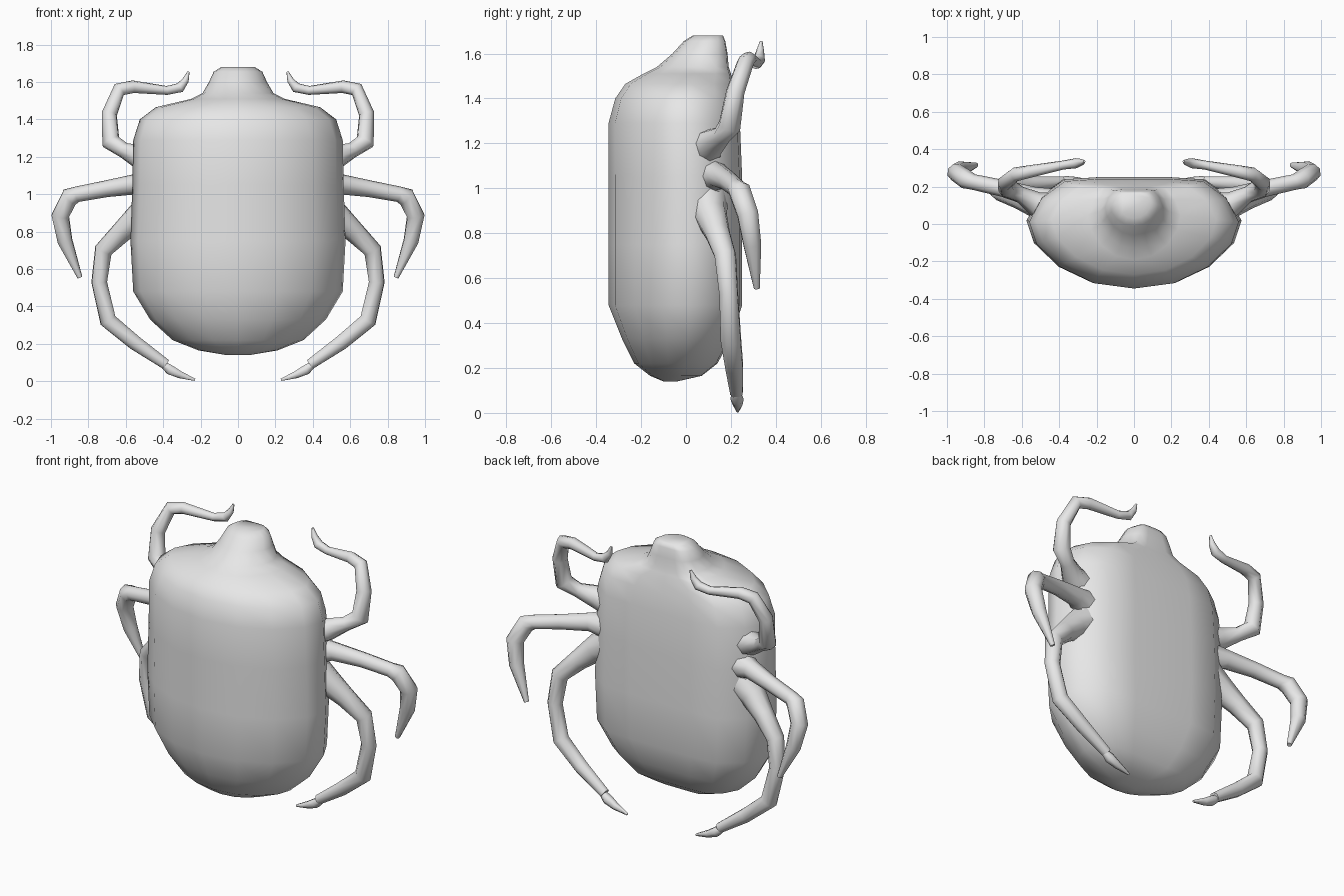
import bpy, bmesh, math
from mathutils import Vector

cube = bpy.data.objects.get("Cube")
if cube:
    bpy.data.objects.remove(cube, do_unlink=True)

grey = bpy.data.materials.new("plain_grey")
grey.use_nodes = True
grey.diffuse_color = (0.8, 0.8, 0.8, 1)
grey.node_tree.nodes["Principled BSDF"].inputs["Base Color"].default_value = (0.8, 0.8, 0.8, 1)


def loft(name, rings, angle):
    """Skin a list of equal-sized closed rings and cap both ends."""
    bm = bmesh.new()
    rows = [[bm.verts.new(p) for p in ring] for ring in rings]
    n = len(rows[0])
    for a, b in zip(rows, rows[1:]):
        for i in range(n):
            j = (i + 1) % n
            bm.faces.new((a[i], a[j], b[j], b[i]))
    bm.faces.new(rows[0])
    bm.faces.new(rows[-1])
    bmesh.ops.recalc_face_normals(bm, faces=bm.faces)
    mesh = bpy.data.meshes.new(name)
    bm.to_mesh(mesh)
    bm.free()
    mesh.materials.append(grey)
    obj = bpy.data.objects.new(name, mesh)
    bpy.context.collection.objects.link(obj)
    bpy.ops.object.select_all(action='DESELECT')
    obj.select_set(True)
    bpy.context.view_layer.objects.active = obj
    bpy.ops.object.shade_smooth_by_angle(angle=math.radians(angle))
    return obj


# Body and head: domed wing side towards the front, flat belly behind
half = [(0, -1), (.38, -.92), (.70, -.68), (.93, -.33), (1, 0),
        (.88, .55), (.66, .95), (.35, 1), (0, 1)]
outline = half + [(-x, y) for x, y in half[-2:0:-1]]
# height, half width, front y, back y
sections = [
    (1.68, .09, .03, .165), (1.655, .13, -.01, .175), (1.60, .155, -.06, .185),
    (1.54, .19, -.13, .19), (1.51, .25, -.19, .2), (1.465, .44, -.27, .21),
    (1.40, .525, -.315, .225), (1.29, .56, -.345, .24), (1.05, .565, -.345, .25),
    (.75, .575, -.345, .25), (.48, .56, -.345, .25), (.33, .47, -.285, .2),
    (.22, .35, -.23, .14), (.165, .21, -.16, .07), (.14, .06, -.1, -.04)]
body = []
for z, w, front, back in sections:
    mid = front + .61 * (back - front)
    body.append([(w * x, mid + y * (back - mid if y > 0 else mid - front), z)
                 for x, y in outline])
loft("body", body, 75)


def leg(name, joints, sides=8):
    """Tapering tube through (x, y, z, radius) joints, mirrored across x."""
    pts = [Vector(j[:3]) for j in joints]
    dirs = [(b - a).normalized() for a, b in zip(pts, pts[1:])]
    rings, old = [], dirs[0]
    u = old.cross(Vector((0, 0, 1))).normalized()
    for i, p in enumerate(pts):
        t = (dirs[max(i - 1, 0)] + dirs[min(i, len(dirs) - 1)]).normalized()
        u = old.rotation_difference(t) @ u
        v, old, r = t.cross(u), t, joints[i][3]
        rings.append([p + r * (u * math.cos(k * math.tau / sides)
                               + v * math.sin(k * math.tau / sides))
                      for k in range(sides)])
    obj = loft(name, rings, 60)
    mirror = obj.modifiers.new("mirror", 'MIRROR')
    mirror.use_axis = (True, False, False)


# Three pairs of jointed legs, flared where they leave the body
leg("front_legs", [
    (.40, .07, 1.17, .10), (.53, .11, 1.2, .065), (.61, .16, 1.235, .042),
    (.68, .195, 1.28, .052), (.688, .22, 1.43, .042), (.635, .265, 1.56, .038),
    (.56, .28, 1.575, .034), (.38, .315, 1.555, .024), (.31, .325, 1.57, .027),
    (.28, .33, 1.61, .018), (.265, .335, 1.655, .006)])
leg("middle_legs", [
    (.40, .09, 1.05, .10), (.54, .145, 1.055, .055), (.70, .19, 1.03, .045),
    (.86, .225, 1.0, .042), (.90, .24, .985, .052), (.95, .275, .885, .05),
    (.925, .295, .75, .042), (.845, .315, .555, .014)])
leg("rear_legs", [
    (.40, .08, .97, .11), (.53, .11, .88, .075), (.62, .14, .80, .058),
    (.72, .175, .70, .05), (.742, .19, .53, .044), (.695, .2, .325, .048),
    (.55, .215, .205, .042), (.385, .225, .09, .03)])
leg("rear_feet", [
    (.40, .225, .09, .02), (.365, .227, .062, .03), (.31, .23, .035, .022),
    (.23, .23, .008, .007)], 6)
